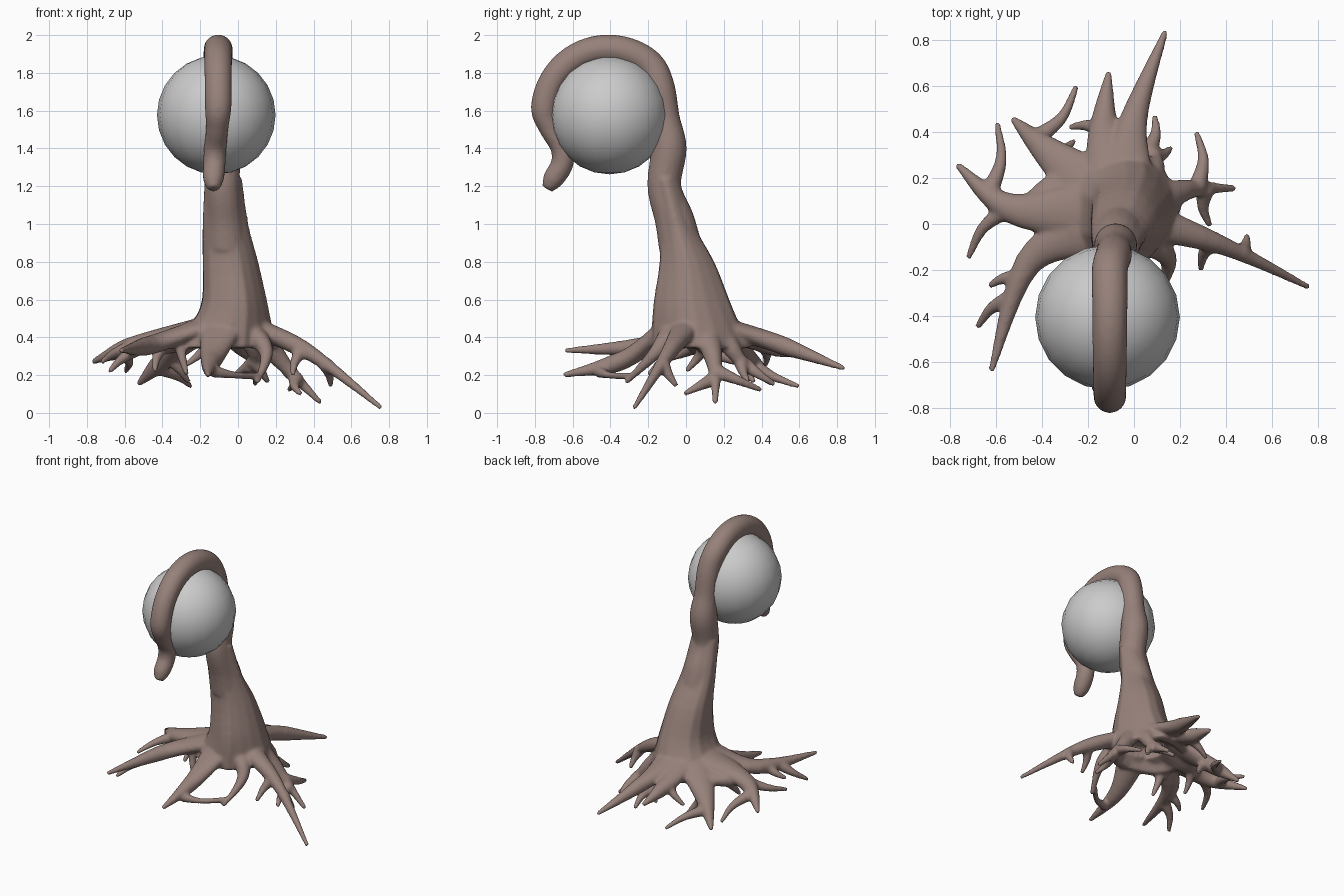
import bpy, bmesh, math
from mathutils import Vector

if "Cube" in bpy.data.objects:
    bpy.data.objects.remove(bpy.data.objects["Cube"])

SEG = 16
BALL = Vector((-.115, -.405, 1.577))
bark = bpy.data.materials.new("bark")
bark.diffuse_color = (0.31, 0.22, 0.195, 1)
bark.use_nodes = True
bark.node_tree.nodes["Principled BSDF"].inputs["Base Color"].default_value = bark.diffuse_color
bm = bmesh.new()


def turn():
    return [2 * math.pi * i / SEG for i in range(SEG)]


def skin(rings):
    """Closed loft through rings of points."""
    vs = [[bm.verts.new(p) for p in r] for r in rings]
    for a, b in zip(vs, vs[1:]):
        for i in range(SEG):
            j = (i + 1) % SEG
            bm.faces.new((a[i], a[j], b[j], b[i]))
    bm.faces.new(vs[0][::-1])
    bm.faces.new(vs[-1])


def spline(pts, n=6):
    """Catmull-Rom through tuples of any length."""
    p = [pts[0], *pts, pts[-1]]
    out = []
    for k in range(1, len(p) - 2):
        for t in (s / n for s in range(n)):
            out.append([b + 0.5 * t * (c - a + t * (2 * a - 5 * b + 4 * c - d + t * (3 * (b - c) + d - a)))
                        for a, b, c, d in zip(*p[k - 1:k + 3])])
    return out + [list(pts[-1])]


def tube(pts, side=None, thick=1.0):
    """Swept ellipse along x, y, z, radius; roots are flattened where wide."""
    pts = spline(pts)
    rings = []
    for k, (x, y, z, r) in enumerate(pts):
        q0, q1 = pts[max(k - 1, 0)], pts[min(k + 1, len(pts) - 1)]
        t = (Vector(q1[:3]) - Vector(q0[:3])).normalized()
        u = side or t.cross(Vector((0, 0, 1))).normalized()
        v = u.cross(t).normalized()
        h = min(r, thick)
        rings.append([Vector((x, y, z)) + u * r * math.cos(a) + v * h * math.sin(a) for a in turn()])
    skin(rings)
    return [Vector(p[:3]) for p in pts]


# trunk: hanging tip, arc over the ball, then stem
tail = [(-.13, -.735, 1.185, .03), (-.13, -.705, 1.235, .055), (-.125, -.655, 1.32, .06),
        (-.12, -.66, 1.41, .06), (-.11, -.72, 1.51, .06)]
arc = [(-.105, -.415 + .337 * math.cos(a), 1.585 + .342 * math.sin(a), .083 - .004 * a)
       for a in (math.radians(d) for d in range(175, 40, -25))]
stem = [(-.09, -.14, 1.73, .08), (-.085, -.11, 1.56, .078), (-.08, -.09, 1.4, .094),
        (-.08, -.115, 1.2, .09), (-.07, -.06, 1.02, .105), (-.06, -.03, .88, .115)]
tube(tail + arc + stem, side=Vector((1, 0, 0)))

# flared base, lobed, with a hollow underneath
flare = [(-.08, -.11, 1.24, .1, .07), (-.07, -.05, 1.0, .122, .09), (-.045, .005, .8, .148, .145),
         (-.025, .03, .6, .172, .2), (-.04, .05, .48, .21, .23), (-.08, .08, .345, .28, .265),
         (-.08, .08, .34, .23, .21), (-.05, .05, .48, .12, .12)]
skin([[(cx + rx * (1 + .04 * math.cos(5 * a)) * math.cos(a),
        cy + ry * (1 + .04 * math.cos(5 * a)) * math.sin(a), z) for a in turn()]
      for cx, cy, z, rx, ry in spline(flare[:6], 3) + flare[6:]])

# roots: middle point, tip, starting width; each leaves the base towards its middle point
roots = [((.4, -.1, .305), (.76, -.275, .025), .08), ((-.46, -.17, .36), (-.62, -.64, .33), .12),
         ((-.54, .07, .36), (-.77, .26, .27), .13), ((-.37, .31, .3), (-.53, .46, .15), .14),
         ((.0, .46, .375), (.138, .84, .235), .12), ((-.13, .4, .37), (-.11, .66, .3), .14),
         ((.09, .27, .3), (-.03, .39, .19), .08), ((.24, .15, .26), (.44, .155, .05), .085),
         ((-.14, -.33, .28), (-.16, -.65, .2), .12), ((.15, -.16, .32), (.1, -.32, .16), .075),
         ((-.33, .13, .37), (-.52, .06, .36), .21)]
limbs = []
for mid, tip, r in roots:
    d = Vector((mid[0] + .05, mid[1] - .05, 0)).normalized() * .15
    limbs.append(tube([(d.x - .05, d.y + .05, .455, r), (*mid, r * .5), (*tip, .014)], thick=.05))

# twigs: parent root and tip; each grows from a point behind the nearest one on its root
twigs = [(0, (.49, -.05, .14)), (1, (-.63, -.27, .28)), (1, (-.68, -.45, .22)), (2, (-.595, .44, .22)),
         (2, (-.72, -.15, .27)), (3, (-.25, .6, .14)), (5, (-.28, .42, .25)), (6, (.09, .47, .15)),
         (6, (.16, .33, .16)), (7, (.27, .4, .12)), (7, (.33, -.01, .1)), (0, (.29, -.2, .2)),
         (1, (-.27, -.13, .2)), (10, (-.44, .0, .22)), (3, (-.26, .36, .16))]
for i, tip in twigs:
    tip = Vector(tip)
    limb = limbs[i]
    k = min(range(len(limb)), key=lambda n: (limb[n] - tip).length)
    base = limb[max(min(k, 9) - 1, 3)]
    bend = base.lerp(tip, .5) + Vector((tip.y - base.y, base.x - tip.x, 0)) * .12
    tube([(*base, .042), (*bend, .026), (*tip, .014)])

# bridge closing the loop at the front
tube([(-.13, -.46, .22, .035), (-.02, -.41, .2, .02), (.1, -.29, .195, .02)])

bmesh.ops.recalc_face_normals(bm, faces=bm.faces)
mesh = bpy.data.meshes.new("rooted_trunk")
bm.to_mesh(mesh)
bm.free()
trunk = bpy.data.objects.new("rooted_trunk", mesh)
bpy.context.collection.objects.link(trunk)
mesh.materials.append(bark)

# fuse the limbs into one organic surface
fuse = trunk.modifiers.new("fuse", 'REMESH')
fuse.mode = 'VOXEL'
fuse.voxel_size = 0.01
fuse.use_smooth_shade = True
soft = trunk.modifiers.new("soften", 'SMOOTH')
soft.factor = 0.5
soft.iterations = 9

# ball held by the hook
bpy.ops.mesh.primitive_uv_sphere_add(segments=20, ring_count=12, radius=.314, location=BALL)
ball = bpy.context.object
ball.name = "ball"
bpy.ops.object.shade_smooth()
